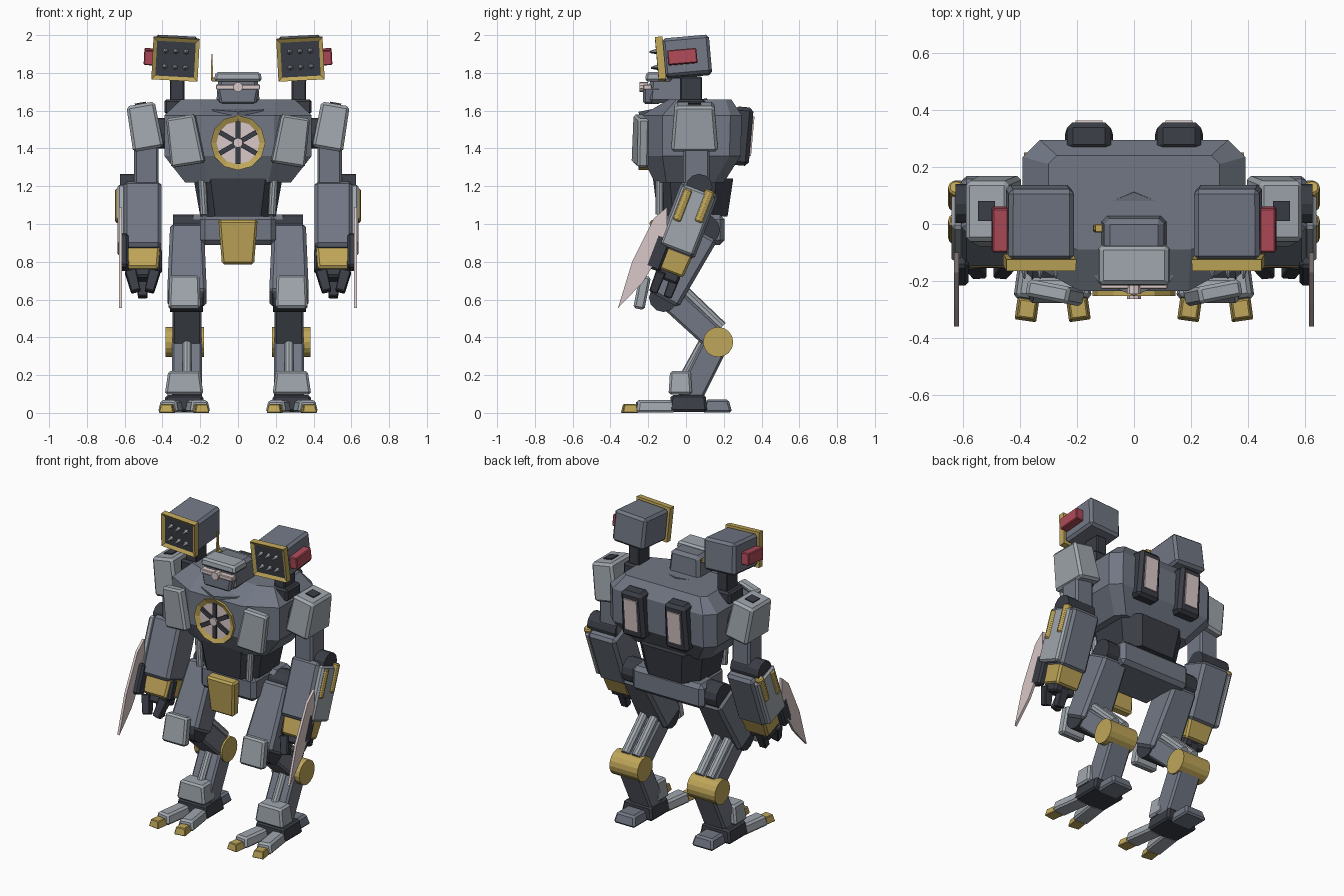
import bpy, bmesh
from math import radians, atan2, degrees
from mathutils import Matrix, Vector, Euler

cube = bpy.data.objects.get("Cube")
if cube:
    bpy.data.objects.remove(cube, do_unlink=True)


def material(name, r, g, b):
    m = bpy.data.materials.new(name)
    m.use_nodes = True
    m.diffuse_color = (r, g, b, 1)
    m.node_tree.nodes["Principled BSDF"].inputs["Base Color"].default_value = (r, g, b, 1)
    return m


GREY = material("armour grey", 0.165, 0.185, 0.23)
LIGHT = material("light plating", 0.35, 0.385, 0.42)
DARK = material("dark metal", 0.042, 0.047, 0.06)
GOLD = material("dull gold", 0.52, 0.38, 0.1)
PINK = material("pale pink glow", 0.7, 0.58, 0.58)
RED = material("red sensor", 0.43, 0.07, 0.1)


def finish(bm, name, mat, matrix, bevel=0, panel=None):
    """panel = (direction, inset, depth, material): one sunk coloured face."""
    me = bpy.data.meshes.new(name)
    me.materials.append(mat)
    if panel:
        axis, inset, depth, pmat = panel
        me.materials.append(pmat)
        bm.normal_update()
        face = max(bm.faces, key=lambda f: f.normal.dot(Vector(axis)))
        bmesh.ops.inset_region(bm, faces=[face], thickness=inset, use_even_offset=True)
        for v in face.verts:
            v.co -= Vector(axis) * depth
        face.material_index = 1
    bm.to_mesh(me)
    bm.free()
    ob = bpy.data.objects.new(name, me)
    ob.matrix_world = matrix
    bpy.context.collection.objects.link(ob)
    if bevel:
        mod = ob.modifiers.new("edge", 'BEVEL')
        mod.width, mod.segments = bevel, 1
    return ob


def frame(loc, rot=(0, 0, 0)):
    return Matrix.Translation(loc) @ Euler([radians(a) for a in rot]).to_matrix().to_4x4()


def box(name, mat, loc, size, rot=(0, 0, 0), taper=(1, 1), bevel=0.012, base=Matrix(), panel=None):
    bm = bmesh.new()
    bmesh.ops.create_cube(bm, size=1)
    for v in bm.verts:
        if v.co.z > 0:
            v.co.x *= taper[0]
            v.co.y *= taper[1]
        v.co = Vector(a * b for a, b in zip(v.co, size))
    return finish(bm, name, mat, base @ frame(loc, rot), bevel, panel)


def rod(name, mat, p0, p1, r, sides=12, r2=None, base=Matrix(), bevel=0, panel=None):
    p0, p1 = Vector(p0), Vector(p1)
    d = p1 - p0
    bm = bmesh.new()
    bmesh.ops.create_cone(bm, cap_ends=True, segments=sides, radius1=r,
                          radius2=r if r2 is None else r2, depth=d.length)
    turn = d.to_track_quat('Z', 'Y').to_matrix().to_4x4()
    return finish(bm, name, mat, base @ Matrix.Translation((p0 + p1) / 2) @ turn, bevel, panel)


def limb(name, mat, x, top, bottom, w, d, **kw):
    """Box running between two (y, z) points in the plane at x."""
    v = Vector(top) - Vector(bottom)
    mid = (Vector(top) + Vector(bottom)) / 2
    return box(name, mat, (x, mid.x, mid.y), (w, d, v.length),
               (-degrees(atan2(v.x, v.y)), 0, 0), **kw)


def loft(name, mat, sections):
    """Stack of chamfered rectangles: z, half width, front, back, corner cuts."""
    bm = bmesh.new()
    rings = []
    for z, w, f, b, cx, cf, cb in sections:
        half = [(w - cx, f), (w, f + cf), (w, b - cb), (w - cb, b)]
        pts = half + [(-x, y) for x, y in reversed(half)]
        rings.append([bm.verts.new((x, y, z)) for x, y in pts])
    for lo, hi in zip(rings, rings[1:]):
        for i in range(8):
            j = (i + 1) % 8
            bm.faces.new((lo[i], lo[j], hi[j], hi[i]))
    bm.faces.new(rings[0][::-1])
    bm.faces.new(rings[-1])
    return finish(bm, name, mat, Matrix())


def plate(name, mat, x, thick, outline):
    """Flat side-on shape from (y, z) points."""
    bm = bmesh.new()
    f = bm.faces.new([bm.verts.new((x - thick / 2, y, z)) for y, z in outline])
    for v in bmesh.ops.extrude_face_region(bm, geom=[f])["geom"]:
        if isinstance(v, bmesh.types.BMVert):
            v.co.x += thick
    bmesh.ops.recalc_face_normals(bm, faces=bm.faces)
    return finish(bm, name, mat, Matrix())


# Torso, collar, waist and pelvis
loft("torso", GREY, [(1.22, 0.28, -0.165, 0.2, 0.12, 0.06, 0.05),
                     (1.36, 0.39, -0.235, 0.29, 0.2, 0.11, 0.06),
                     (1.575, 0.39, -0.235, 0.295, 0.2, 0.11, 0.06),
                     (1.66, 0.3, -0.09, 0.24, 0.1, 0.04, 0.03)])
rod("neck_collar", GREY, (0, -0.06, 1.58), (0, -0.07, 1.63), 0.185, 8)
loft("waist", DARK, [(1.04, 0.2, -0.15, 0.22, 0.08, 0.08, 0.08),
                     (1.24, 0.235, -0.175, 0.25, 0.09, 0.09, 0.09)])
box("pelvis", GREY, (0, 0.04, 0.97), (0.4, 0.32, 0.16), bevel=0.025)
box("pelvis_rear", GREY, (0, 0.125, 0.97), (0.52, 0.16, 0.16), bevel=0.025)
box("groin_plate", GOLD, (0, -0.15, 0.905), (0.17, 0.06, 0.235), (4, 0, 0), taper=(1.22, 1.2))

# Chest core
rod("core_ring", GOLD, (0, -0.19, 1.43), (0, -0.252, 1.43), 0.145, 12,
    panel=((0, 0, 1), 0.03, 0.014, PINK))
for k in range(3):
    box("core_spoke", DARK, (0, -0.24, 1.43), (0.026, 0.02, 0.225), (0, 60 * k, 0), bevel=0)
rod("core_hub", PINK, (0, -0.235, 1.43), (0, -0.262, 1.43), 0.026, 10)

# Head
box("skull", GREY, (0, -0.085, 1.715), (0.23, 0.23, 0.15), taper=(0.9, 0.9), bevel=0.02)
box("brow", LIGHT, (0, -0.145, 1.78), (0.255, 0.145, 0.05), taper=(0.93, 0.9))
box("jaw", GREY, (0, -0.18, 1.68), (0.19, 0.095, 0.09), taper=(1.18, 1))
box("visor", PINK, (0, -0.205, 1.725), (0.235, 0.045, 0.026), bevel=0.004)
rod("eye", PINK, (0, -0.2, 1.725), (0, -0.245, 1.725), 0.026, 10)
box("antenna", GOLD, (-0.138, -0.015, 1.83), (0.012, 0.022, 0.14), taper=(0.5, 0.5), bevel=0)
box("antenna_foot", GOLD, (-0.125, -0.015, 1.765), (0.03, 0.03, 0.02), bevel=0.003)

for s in (-1, 1):
    side = "left_" if s > 0 else "right_"

    # Chest plate, back thruster and waist piston
    box(side + "chest_plate", LIGHT, (s * 0.283, -0.24, 1.44), (0.18, 0.06, 0.26),
        (0, s * 9, s * 11), taper=(0.85, 1))
    box(side + "thruster", DARK, (s * 0.158, 0.295, 1.465), (0.17, 0.1, 0.31), (-5, 0, 0),
        taper=(0.9, 1), bevel=0.02)
    box(side + "thruster_glow", PINK, (s * 0.158, 0.349, 1.465), (0.095, 0.009, 0.21),
        (-5, 0, 0), bevel=0)
    rod(side + "waist_piston", LIGHT, (s * 0.18, -0.14, 1.05), (s * 0.19, -0.14, 1.23), 0.022, 10)

    # Missile pod
    pod = frame((s * 0.33, 0, 1.885), (5, s * -3, 0))
    box(side + "pod", GREY, (0, 0.005, 0), (0.23, 0.25, 0.205), base=pod, bevel=0.016)
    box(side + "pod_frame", GOLD, (0, -0.135, 0), (0.245, 0.04, 0.225), base=pod, bevel=0,
        panel=((0, -1, 0), 0.02, 0.012, DARK))
    for i in (-1, 0, 1):
        for j in (-1, 1):
            rod(side + "missile", LIGHT, (i * 0.055, -0.13, j * 0.042),
                (i * 0.055, -0.19, j * 0.042), 0.018, 6, 0.002, base=pod)
    box(side + "pod_sensor", RED, (s * 0.14, -0.02, -0.005), (0.055, 0.155, 0.078), base=pod,
        bevel=0.005)
    box(side + "pod_post", DARK, (s * 0.322, 0.027, 1.7), (0.075, 0.115, 0.16), bevel=0.006)
    box(side + "pod_base", DARK, (s * 0.33, 0.027, 1.62), (0.12, 0.15, 0.08))

    # Shoulder and upper arm
    pad = frame((s * 0.495, 0.045, 1.515), (0, s * 10, 0))
    box(side + "shoulder_pad", LIGHT, (0, 0, 0), (0.165, 0.25, 0.245), base=pad,
        taper=(0.92, 0.84), bevel=0.015)
    box(side + "shoulder_vent", DARK, (0, 0, 0.122), (0.06, 0.07, 0.015), base=pad, bevel=0)
    rod(side + "shoulder_joint", DARK, (s * 0.34, 0.045, 1.48), (s * 0.46, 0.045, 1.48), 0.08)
    box(side + "upper_arm", GREY, (s * 0.485, 0.055, 1.31), (0.13, 0.14, 0.28))
    rod(side + "elbow", DARK, (s * 0.42, 0.07, 1.195), (s * 0.625, 0.07, 1.195), 0.07)

    # Forearm, cuff and hand in the tilted arm frame
    arm = frame((s * 0.505, 0.01, 1.02), (-21, 0, 0))
    box(side + "forearm", GREY, (0, 0, 0), (0.2, 0.21, 0.37), base=arm, bevel=0.018)
    box(side + "forearm_plate", LIGHT, (s * 0.112, 0, 0), (0.044, 0.185, 0.34), base=arm)
    for y, z in ((-0.055, 0.065), (0.055, 0.1)):
        rod(side + "forearm_tube", GOLD, (s * 0.119, y, z - 0.09), (s * 0.119, y, z + 0.09),
            0.029, 10, base=arm, bevel=0.008)
    box(side + "blade_mount", DARK, (s * 0.1, -0.085, -0.215), (0.05, 0.085, 0.19), base=arm)
    box(side + "cuff", GOLD, (0, 0.01, -0.23), (0.165, 0.15, 0.13), base=arm, taper=(1.12, 1.1))
    box(side + "palm", DARK, (0, 0.01, -0.31), (0.15, 0.12, 0.06), base=arm)
    box(side + "thumb", DARK, (s * -0.085, -0.02, -0.24), (0.035, 0.06, 0.13), base=arm)
    for x, y, a in ((-0.05, -0.035, -14), (0.05, -0.035, 14), (0, 0.045, 0)):
        box(side + "finger", DARK, (x, y, -0.36), (0.05, 0.045, 0.12), (0, a, 0),
            base=arm, taper=(1.2, 1.2), bevel=0.005)
    plate(side + "blade", PINK, s * 0.622, 0.016,
          [(-0.1, 1.09), (-0.17, 1.03), (-0.285, 0.8), (-0.36, 0.555), (-0.23, 0.69), (-0.1, 0.9)])

    # Hip, thigh and knee
    x = s * 0.27
    rod(side + "hip_joint", DARK, (s * 0.17, 0.1, 0.97), (s * 0.345, 0.1, 0.97), 0.08)
    limb(side + "thigh", GREY, x, (0.08, 0.96), (-0.12, 0.6), 0.21, 0.18,
         taper=(0.85, 1.1), bevel=0.018)
    rod(side + "knee_joint", DARK, (s * 0.185, -0.12, 0.61), (s * 0.36, -0.12, 0.61), 0.076)
    limb(side + "knee_plate", LIGHT, s * 0.283, (-0.215, 0.725), (-0.25, 0.55), 0.17, 0.06,
         taper=(0.92, 1))

    # Reversed calf, hock and shank
    limb(side + "calf", GREY, x, (-0.11, 0.63), (0.17, 0.375), 0.155, 0.13)
    for dx in (-0.038, 0.038):
        rod(side + "calf_piston", LIGHT, (x + dx, -0.03, 0.665), (x + dx, 0.19, 0.455), 0.029, 10)
    rod(side + "hock", GOLD, (s * 0.18, 0.17, 0.375), (s * 0.385, 0.17, 0.375), 0.08, 16)
    limb(side + "shank", GREY, x, (0.16, 0.37), (0.01, 0.07), 0.16, 0.135)
    rod(side + "shank_piston", LIGHT, (x, -0.02, 0.17), (x, 0.09, 0.37), 0.026, 10)
    box(side + "ankle_guard", LIGHT, (s * 0.285, -0.03, 0.16), (0.205, 0.125, 0.125),
        taper=(0.82, 0.87))

    # Foot
    fx = s * 0.285
    box(side + "foot", DARK, (fx, 0.012, 0.05), (0.23, 0.2, 0.09), taper=(0.85, 0.92))
    box(side + "heel", GREY, (fx, 0.165, 0.037), (0.16, 0.16, 0.07), taper=(0.8, 0.75))
    for t in (-1, 1):
        toe = frame((fx + t * 0.058, -0.07, 0), (0, 0, t * 8))
        box(side + "toe", LIGHT, (0, -0.095, 0.035), (0.11, 0.21, 0.066), base=toe,
            taper=(0.75, 0.9))
        box(side + "toe_claw", GOLD, (0, -0.23, 0.023), (0.078, 0.085, 0.046), base=toe,
            taper=(0.75, 0.75), bevel=0.004)
